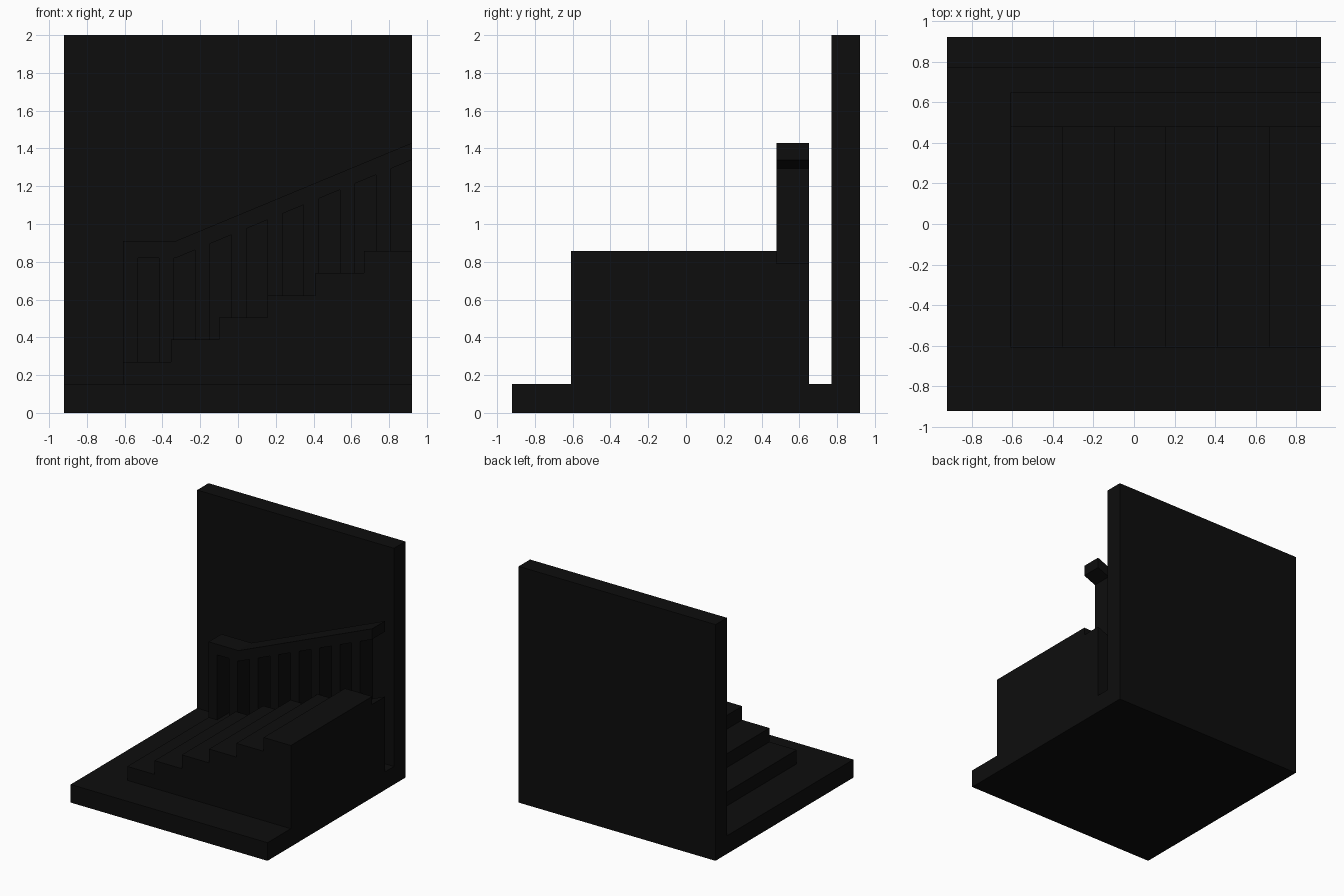
import bpy, bmesh

if "Cube" in bpy.data.objects:
    bpy.data.objects.remove(bpy.data.objects["Cube"])

mat = bpy.data.materials.new("black")
mat.diffuse_color = (0.004, 0.004, 0.004, 1)
mat.use_nodes = True
mat.node_tree.nodes["Principled BSDF"].inputs["Base Color"].default_value = mat.diffuse_color

def extrude_profile(name, pts, y0, y1):
    """Extrude an (x, z) outline from y0 to y1."""
    bm = bmesh.new()
    face = bm.faces.new([bm.verts.new((x, y0, z)) for x, z in pts])
    ext = bmesh.ops.extrude_face_region(bm, geom=[face])
    verts = [g for g in ext["geom"] if isinstance(g, bmesh.types.BMVert)]
    bmesh.ops.translate(bm, verts=verts, vec=(0, y1 - y0, 0))
    bmesh.ops.recalc_face_normals(bm, faces=bm.faces)
    me = bpy.data.meshes.new(name)
    bm.to_mesh(me)
    bm.free()
    me.materials.append(mat)
    ob = bpy.data.objects.new(name, me)
    bpy.context.collection.objects.link(ob)
    return ob

def rect(x0, x1, z0, z1):
    return [(x0, z0), (x1, z0), (x1, z1), (x0, z1)]

HALF, FLOOR = 0.922, 0.153
LEFT, BEND = -0.61, -0.33
RAIL_Y = (0.478, 0.65)
SLOPE = 0.52 / (HALF - BEND)

def incline(x, z):
    """Height of a line that is flat up to the bend, then climbs."""
    return z + max(0, x - BEND) * SLOPE

# floor slab and back wall
extrude_profile("floor", rect(-HALF, HALF, 0, FLOOR), -HALF, HALF)
extrude_profile("wall", rect(-HALF, HALF, FLOOR, 2.0), 0.77, HALF)

# six steps as one stepped profile
N = 6
run, rise = (HALF - LEFT) / N, (0.857 - FLOOR) / N
outline = [(LEFT, FLOOR)]
for i in range(N):
    z = FLOOR + (i + 1) * rise
    outline += [(LEFT + i * run, z), (LEFT + (i + 1) * run, z)]
outline.append((HALF, FLOOR))
extrude_profile("steps", outline, -0.61, RAIL_Y[0])

# sloping base under the balusters
BASE_Z, RAIL_LOW, RAIL_TOP = 0.27, 0.82, 0.91
extrude_profile("stringer", [(LEFT, FLOOR), (HALF, FLOOR), (HALF, incline(HALF, BASE_Z)),
                             (BEND, BASE_Z), (LEFT, BASE_Z)], *RAIL_Y)

# handrail
extrude_profile("handrail", [(LEFT, RAIL_LOW), (BEND, RAIL_LOW), (HALF, incline(HALF, RAIL_LOW)),
                             (HALF, incline(HALF, RAIL_TOP)), (BEND, RAIL_TOP),
                             (LEFT, RAIL_TOP)], *RAIL_Y)

# balusters
for k in range(8):
    a = LEFT + k * (HALF - LEFT) / 8
    b = a + 0.08
    extrude_profile(f"baluster_{k + 1}", [(a, incline(a, BASE_Z)), (b, incline(b, BASE_Z)),
                                          (b, incline(b, RAIL_LOW)), (a, incline(a, RAIL_LOW))], *RAIL_Y)
